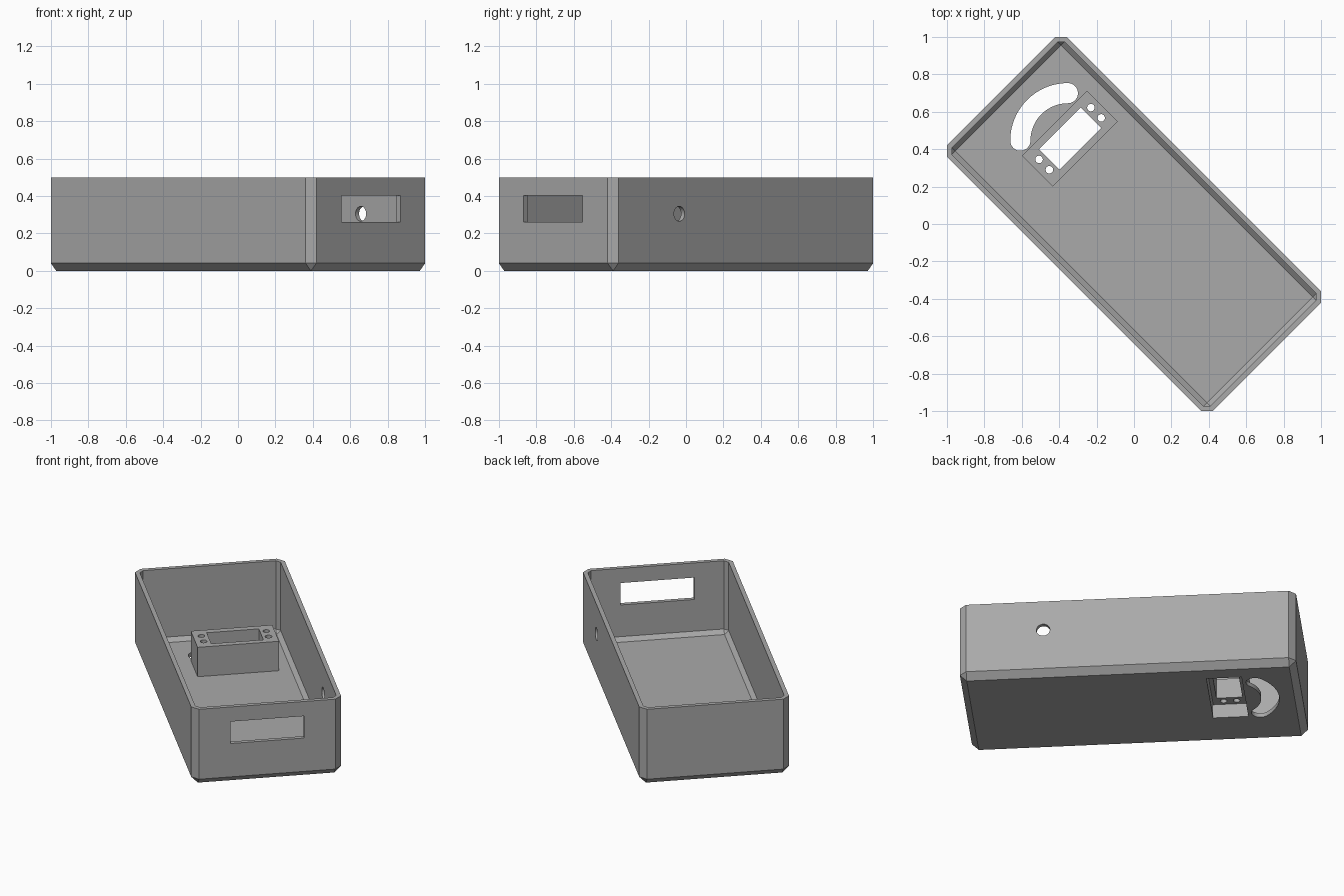
import bpy, bmesh, math
from mathutils import Matrix

if "Cube" in bpy.data.objects:
    bpy.data.objects.remove(bpy.data.objects["Cube"])

# Everything is laid out along the tray (x = length, y = width), then turned 45 degrees
TURN = Matrix.Rotation(math.radians(-45), 4, 'Z')

grey = bpy.data.materials.new("plain_grey")
grey.diffuse_color = (0.4, 0.4, 0.4, 1)
grey.use_nodes = True
grey.node_tree.nodes["Principled BSDF"].inputs["Base Color"].default_value = grey.diffuse_color


def finish(name, bm):
    bmesh.ops.recalc_face_normals(bm, faces=bm.faces[:])
    bm.transform(TURN)
    mesh = bpy.data.meshes.new(name)
    bm.to_mesh(mesh)
    bm.free()
    mesh.materials.append(grey)
    obj = bpy.data.objects.new(name, mesh)
    bpy.context.collection.objects.link(obj)
    return obj


def box(name, x, y, z, chamfer=0):
    bm = bmesh.new()
    bmesh.ops.create_cube(bm, size=1)
    for v in bm.verts:
        v.co = [r[0] if c < 0 else r[1] for c, r in zip(v.co, (x, y, z))]
    if chamfer:
        edges = [e for e in bm.edges if min(v.co.z for v in e.verts) < z[1] - 1e-4]
        bmesh.ops.bevel(bm, geom=edges, offset=chamfer, segments=1,
                        affect='EDGES', profile=0.5)
    return finish(name, bm)


def cylinder(name, radius, depth, place):
    bm = bmesh.new()
    bmesh.ops.create_cone(bm, cap_ends=True, segments=40, radius1=radius,
                          radius2=radius, depth=depth, matrix=place)
    return finish(name, bm)


def curved_slot(name, cx, cy, radius, half, z):
    """Quarter ring with round ends, opening towards +x."""
    pts = []

    def arc(x, y, r, a0, a1, n):
        for i in range(n + 1):
            a = math.radians(a0 + (a1 - a0) * i / n)
            pts.append((x + r * math.cos(a), y + r * math.sin(a)))

    def end(deg):
        a = math.radians(deg)
        return cx + radius * math.cos(a), cy + radius * math.sin(a)

    arc(cx, cy, radius + half, 135, 225, 28)
    arc(*end(225), half, 225 + 12, 405 - 12, 13)
    arc(cx, cy, radius - half, 225, 135, 28)
    arc(*end(135), half, -45 + 12, 135 - 12, 13)
    bm = bmesh.new()
    face = bm.faces.new([bm.verts.new((x, y, z[0])) for x, y in pts])
    new = bmesh.ops.extrude_face_region(bm, geom=[face])["geom"]
    for v in new:
        if isinstance(v, bmesh.types.BMVert):
            v.co.z = z[1]
    return finish(name, bm)


def cut(target, *cutters):
    for c in cutters:
        mod = target.modifiers.new("cut", 'BOOLEAN')
        mod.operation, mod.solver, mod.object = 'DIFFERENCE', 'EXACT', c
        bpy.context.view_layer.objects.active = target
        bpy.ops.object.modifier_apply(modifier=mod.name)
        bpy.data.objects.remove(c)


L, W, H, T = 1.004, 0.4525, 0.5, 0.027      # half length, half width, height, wall
UX, UY = (-0.67, -0.46), (-0.153, 0.315)    # recess under the mount

# Tray: chamfered shell with end window, side hole and floor openings
tray = box("tray", (-L, L), (-W, W), (0, H), 0.041)
cut(tray,
    box("hollow", (-L + T, L - T), (-W + T, W - T), (T, H + 0.2), 0.025),
    box("window", (L - 0.1, L + 0.1), (-0.223, 0.223), (0.26, 0.404)),
    cylinder("side_hole", 0.04, 0.2, Matrix.Translation((0.503, W, 0.305))
             @ Matrix.Rotation(math.pi / 2, 4, 'X')),
    box("recess", UX, UY, (-0.1, 0.09)),
    curved_slot("floor_slot", -0.565, 0.065, 0.254, 0.054, (-0.1, 0.1)))

# Mount: raised block with a slot, four screw holes and a recess beneath
mount = box("mount_block", (-0.682, -0.448), (-0.165, 0.327), (T, 0.22))
cut(mount,
    box("recess", UX, UY, (-0.1, 0.09)),
    box("slot", (-0.641, -0.486), (-0.076, 0.239), (-0.1, 0.4)),
    *[cylinder("screw_hole", 0.02, 1, Matrix.Translation((x, y, 0.2)))
      for x in (-0.603, -0.525) for y in (-0.115, 0.277)])

# Smooth the round holes, keep all other edges sharp
for obj in (tray, mount):
    bpy.ops.object.select_all(action='DESELECT')
    obj.select_set(True)
    bpy.context.view_layer.objects.active = obj
    bpy.ops.object.shade_smooth_by_angle(angle=math.radians(30))
